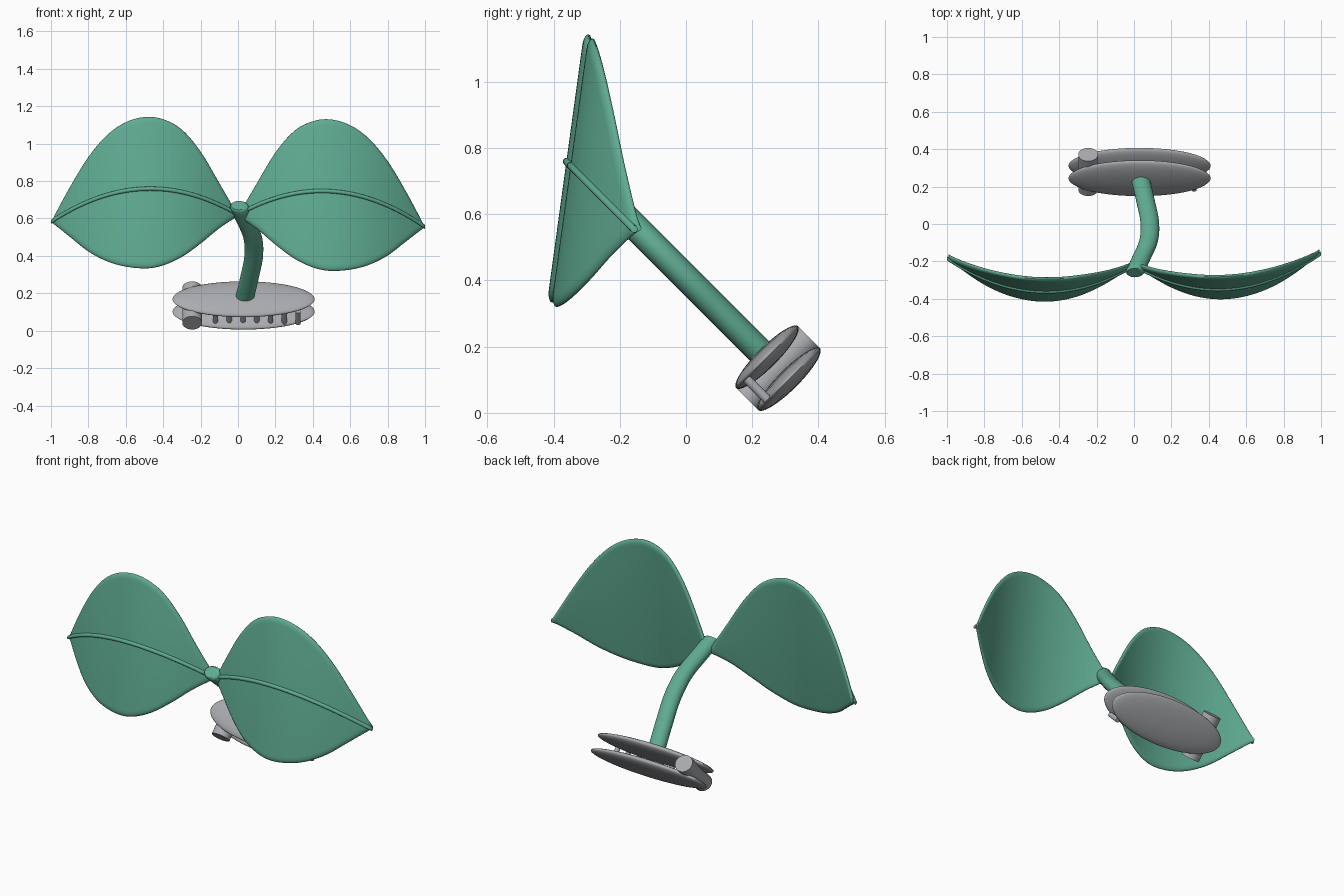
import bpy, bmesh, math
from mathutils import Vector, Matrix

if "Cube" in bpy.data.objects:
    bpy.data.objects.remove(bpy.data.objects["Cube"])

R = math.sqrt(0.5)
V = Vector((0, R, R))            # across the clip plates
W = Vector((0, -R, R))           # along the stem, away from the clip
CLIP = Vector((0.03, 0.278, 0.135))
TILT = Matrix(((1, 0, 0), (0, R, -R), (0, R, R)))   # columns: x, V, W


def material(name, rgb):
    m = bpy.data.materials.new(name)
    m.diffuse_color = (*rgb, 1)
    m.use_nodes = True
    m.node_tree.nodes["Principled BSDF"].inputs["Base Color"].default_value = m.diffuse_color
    return m


GREEN = material("leaf green", (0.115, 0.41, 0.29))
GREY = material("metal grey", (0.40, 0.41, 0.43))


def finish(bm, name, mat, angle=40):
    bmesh.ops.recalc_face_normals(bm, faces=bm.faces)
    me = bpy.data.meshes.new(name)
    bm.to_mesh(me)
    bm.free()
    me.materials.append(mat)
    ob = bpy.data.objects.new(name, me)
    bpy.context.collection.objects.link(ob)
    bpy.ops.object.select_all(action='DESELECT')
    ob.select_set(True)
    bpy.context.view_layer.objects.active = ob
    bpy.ops.object.shade_smooth_by_angle(angle=math.radians(angle))
    return ob


def loft(name, rings, mat, angle=40):
    """Skin closed rings of points and cap both ends."""
    bm = bmesh.new()
    rows = [[bm.verts.new(p) for p in ring] for ring in rings]
    n = len(rows[0])
    for a, b in zip(rows, rows[1:]):
        for i in range(n):
            j = (i + 1) % n
            bm.faces.new((a[i], a[j], b[j], b[i]))
    bm.faces.new(rows[0])
    bm.faces.new(rows[-1])
    return finish(bm, name, mat, angle)


def ellipse(c, a, b, n):
    return [c + a * math.cos(2 * math.pi * i / n) + b * math.sin(2 * math.pi * i / n)
            for i in range(n)]


def spline(xs, ys, x):
    """Smooth interpolation through a few points."""
    k = max(i for i in range(len(xs) - 1) if xs[i] <= x or i == 0)

    def slope(i):
        a, b = max(i - 1, 0), min(i + 1, len(xs) - 1)
        return (ys[b] - ys[a]) / (xs[b] - xs[a])
    h = xs[k + 1] - xs[k]
    t = (x - xs[k]) / h
    return ((2*t**3 - 3*t*t + 1) * ys[k] + (t**3 - 2*t*t + t) * h * slope(k)
            + (3*t*t - 2*t**3) * ys[k + 1] + (t**3 - t*t) * h * slope(k + 1))


# Clip plates: two flattened ellipsoids
for name, off in (("upper_clip_plate", 0.047), ("lower_clip_plate", -0.047)):
    bm = bmesh.new()
    bmesh.ops.create_uvsphere(bm, u_segments=64, v_segments=20, radius=1)
    place = (Matrix.Translation(CLIP + W * off) @ TILT.to_4x4()
             @ Matrix.Diagonal((0.38, 0.132, 0.031, 1)))
    bmesh.ops.transform(bm, matrix=place, verts=bm.verts)
    finish(bm, name, GREY, 60)

# Hinge barrel across the clip
hinge = Vector((-0.245, CLIP.y, CLIP.z))
loft("hinge_barrel", [ellipse(hinge + V * s, Vector((0.053, 0, 0)), W * 0.05, 32)
                      for s in (-0.132, 0.132)], GREY)

# Clip teeth along the front edge
for i in range(7):
    c = Vector((-0.12 + 0.0735 * i, CLIP.y, CLIP.z)) - V * 0.09
    loft(f"clip_tooth_{i + 1}", [ellipse(c + W * s, Vector((0.014, 0, 0)), V * 0.014, 12)
                                 for s in (-0.045, 0.045)], GREY)

# Curved stem with a rounded end
SZ = [0.16, 0.3, 0.4, 0.5, 0.6, 0.67]
SX = [0.032, 0.065, 0.084, 0.078, 0.035, 0.004]
rings = []
for i in range(29):
    z = 0.16 + 0.5 * i / 28
    rings.append((z, 1.0))
rings += [(0.666, 0.95), (0.67, 0.82)]
loft("stem", [ellipse(Vector((spline(SZ, SX, z), 0.409 - z, z)),
                      Vector((0.05 * k, 0, 0)), V * 0.041 * k, 28) for z, k in rings], GREEN)

# Leaves: bent sheets with rounded rims and a raised midrib
LX = [0.02, 0.1, 0.2, 0.3, 0.4, 0.49, 0.6, 0.7, 0.8, 0.9, 0.992]
UP = [0.02, 0.118, 0.246, 0.336, 0.376, 0.386, 0.368, 0.322, 0.24, 0.125, 0.01]
DOWN = [0.03, 0.124, 0.246, 0.345, 0.405, 0.424, 0.404, 0.353, 0.265, 0.138, 0.01]
D = Vector((0, 0.137, 1))                     # blade height direction
N = Vector((0, -1, 0.137)).normalized()       # blade front


def spine(x, side):
    z = 0.635 + 0.262 * (x - 0.03) - 0.63 * (x - 0.03) * (x - 0.45)
    if side < 0:
        z += 0.027 * x
    return Vector((side * x, 0.410 - z, z))


for label, side in (("right", 1), ("left", -1)):
    blade, rib = [], []
    for i in range(57):
        x = 0.02 + 0.972 * i / 56
        c, up, dn = spine(x, side), spline(LX, UP, x), spline(LX, DOWN, x)
        a = min(0.035, (up + dn) / 2)
        ring = []
        for end, sign in ((up - a, 1), (a - dn, -1)):
            for k in range(9):
                p = math.pi * k / 8
                ring.append(c + D * (end + sign * a * math.sin(p))
                            + N * (0.014 * sign * math.cos(p)))
        blade.append(ring)
        x = 0.02 + 0.98 * i / 56
        rib.append(ellipse(spine(x, side) + N * 0.014, N * 0.011, D * 0.011, 12))
    loft(f"{label}_leaf", blade, GREEN, 50)
    loft(f"{label}_leaf_midrib", rib, GREEN, 50)
